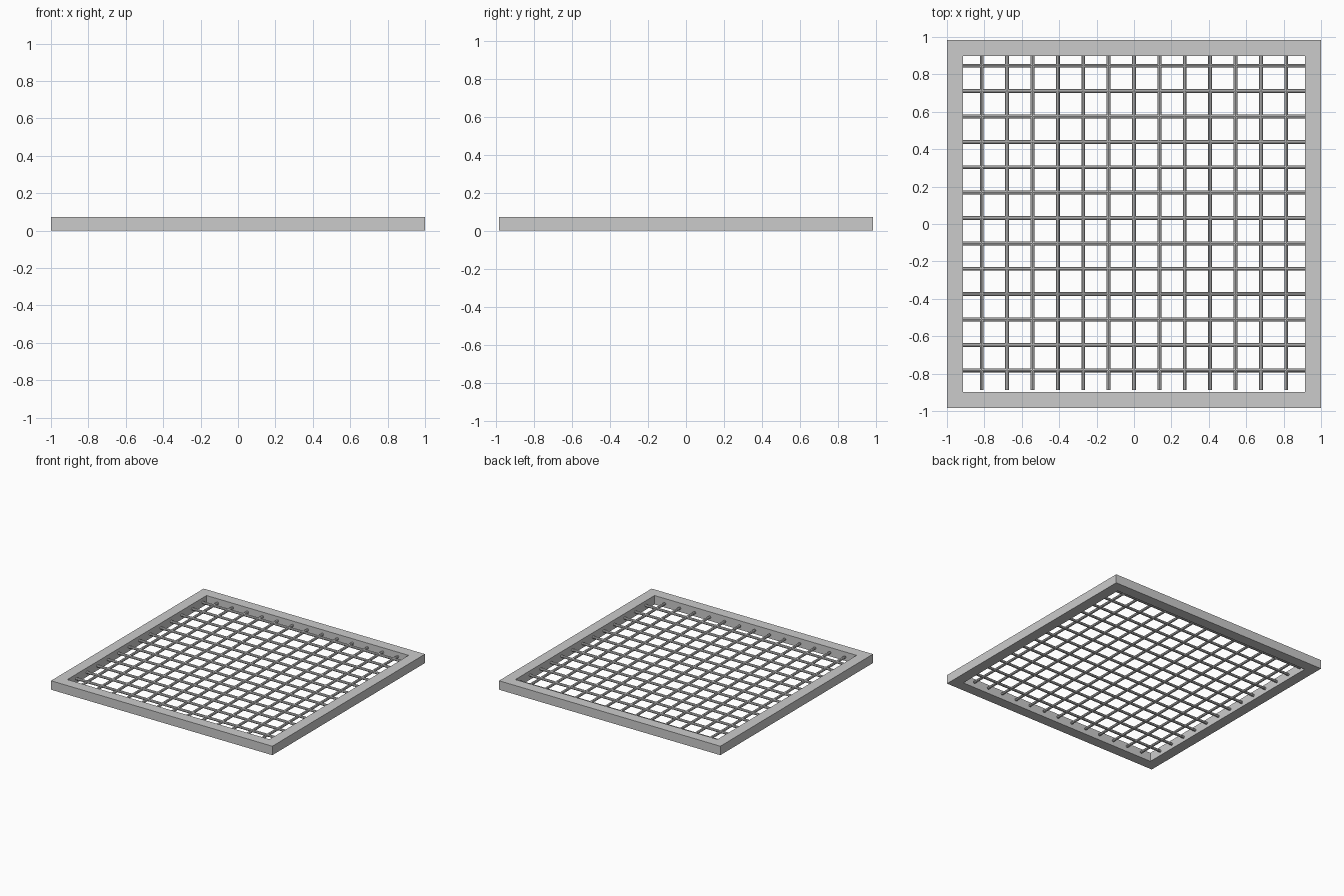
import bpy, math

if "Cube" in bpy.data.objects:
    bpy.data.objects.remove(bpy.data.objects["Cube"])

HX, HY, H, W = 1.0, 0.985, 0.073, 0.087   # half sizes, height, board width
SHIFT = 0.032                             # the mesh sits slightly towards the back
STEP, R, HALF = 0.1357, 0.0105, 0.92      # bar spacing, radius, half length
Z = H / 2


def board(name, x, y, sx, sy):
    bpy.ops.mesh.primitive_cube_add(size=1, location=(x, y, H / 2))
    ob = bpy.context.object
    ob.name = name
    ob.scale = (sx, sy, H)
    bpy.ops.object.transform_apply(location=False, rotation=False, scale=True)


def bar(name, loc, rot):
    bpy.ops.mesh.primitive_cylinder_add(vertices=8, radius=R, depth=2 * HALF,
                                        location=loc, rotation=rot)
    bpy.context.object.name = name


# Butt-jointed frame: front and back run full width, sides fit between
for name, s in (("front", -1), ("back", 1)):
    board("frame_" + name, 0, s * (HY - W / 2), 2 * HX, W)
for name, s in (("left", -1), ("right", 1)):
    board("frame_" + name, s * (HX - W / 2), 0, W, 2 * (HY - W))

# Grid of thin round bars in both directions
for i in range(13):
    p = (i - 6) * STEP
    bar(f"long_bar_{i + 1}", (p, SHIFT, Z), (math.pi / 2, 0, 0))
    bar(f"cross_bar_{i + 1}", (0, p + SHIFT, Z), (0, math.pi / 2, 0))
